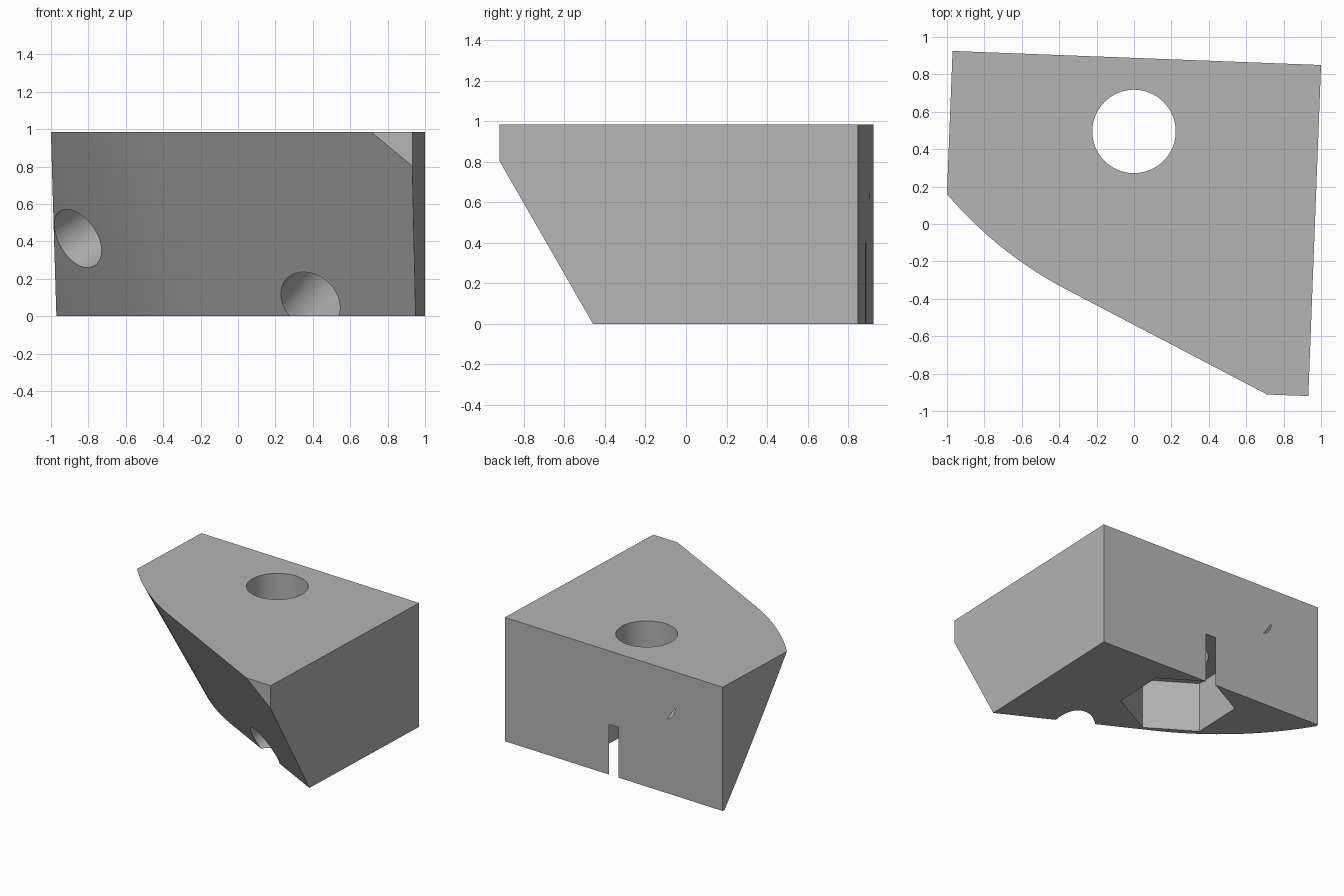
import bpy, bmesh, math
from mathutils import Vector, Matrix

HEIGHT = 0.985
TURN = math.radians(-2.2)

cube = bpy.data.objects.get("Cube")
if cube:
    bpy.data.objects.remove(cube, do_unlink=True)

grey = bpy.data.materials.new("plain_grey")
grey.use_nodes = True
grey.diffuse_color = (0.46, 0.46, 0.46, 1)
grey.node_tree.nodes["Principled BSDF"].inputs["Base Color"].default_value = grey.diffuse_color


def finish(name, bm):
    bmesh.ops.recalc_face_normals(bm, faces=bm.faces)
    mesh = bpy.data.meshes.new(name)
    bm.to_mesh(mesh)
    bm.free()
    mesh.materials.append(grey)
    obj = bpy.data.objects.new(name, mesh)
    bpy.context.collection.objects.link(obj)
    return obj


def prism(name, outline, z0, z1, lean=(0, 0)):
    """Extrude an outline given at the block's top; lean is the shift per unit of drop."""
    bm = bmesh.new()
    rings = []
    for z in (z0, z1):
        drop = HEIGHT - z
        rings.append([bm.verts.new((x + lean[0] * drop, y + lean[1] * drop, z))
                      for x, y in outline])
    low, high = rings
    bm.faces.new(low)
    bm.faces.new(high)
    n = len(outline)
    for i in range(n):
        j = (i + 1) % n
        bm.faces.new((low[i], low[j], high[j], high[i]))
    return finish(name, bm)


def circle(center, radius, sides, start=0.0):
    return [(center[0] + radius * math.cos(start + math.tau * i / sides),
             center[1] + radius * math.sin(start + math.tau * i / sides))
            for i in range(sides)]


def socket(name, mouth, axis, radius, depth, lead=0.15):
    """Round blind hole running inward along its axis."""
    axis = Vector(axis).normalized()
    length = depth + lead
    middle = Vector(mouth) + axis * (depth - lead) / 2
    bm = bmesh.new()
    bmesh.ops.create_cone(bm, cap_ends=True, segments=64, radius1=radius,
                          radius2=radius, depth=length,
                          matrix=Matrix.Translation(middle)
                          @ axis.to_track_quat('Z', 'Y').to_matrix().to_4x4())
    return finish(name, bm)


def cut(body, cutter):
    cutter.hide_render = True
    mod = body.modifiers.new("cut", 'BOOLEAN')
    mod.operation = 'DIFFERENCE'
    mod.solver = 'EXACT'
    mod.object = cutter
    bpy.context.view_layer.objects.active = body
    bpy.ops.object.modifier_apply(modifier=mod.name)
    bpy.data.objects.remove(cutter, do_unlink=True)


# Block, turned slightly about the vertical
block = prism("block", [(-0.97, 0.925), (1.0, 0.85), (0.932, -0.92), (-1.04, -0.845)],
              0, HEIGHT)

# Leaning front wall: straight on one side, bending into an arc on the other
bend = [(0.634 - 2.146 * math.sin(math.radians(a)), 1.551 - 2.146 * math.cos(math.radians(a)))
        for a in [27.6 + 40.4 * i / 24 for i in range(25)]]
cut(block, prism("front_cutter", [(1.6, -1.376)] + bend + [(-2, -2.5), (1.6, -2.5)],
                 -0.1, 1.1, (0.24, 0.46)))

# Bolt hole and the six-sided nut pocket below it
bolt = (0, 0.495)
cut(block, prism("bolt_hole_cutter", circle(bolt, 0.223, 64), -0.1, 1.1))
cut(block, prism("nut_pocket_cutter", circle(bolt, 0.418, 6, math.pi / 2 + TURN), -0.1, 0.4))

# Round sockets square to the front wall
cut(block, socket("side_socket_cutter", (-0.857, 0.422, 0.418), (0.69, 0.57, 0.45), 0.173, 0.62))
cut(block, socket("front_socket_cutter", (0.392, -0.204, 0.088), (0.41, 0.785, 0.47), 0.173, 0.62))

bpy.ops.object.select_all(action='DESELECT')
block.select_set(True)
bpy.context.view_layer.objects.active = block
bpy.ops.object.shade_smooth_by_angle(angle=math.radians(25))
